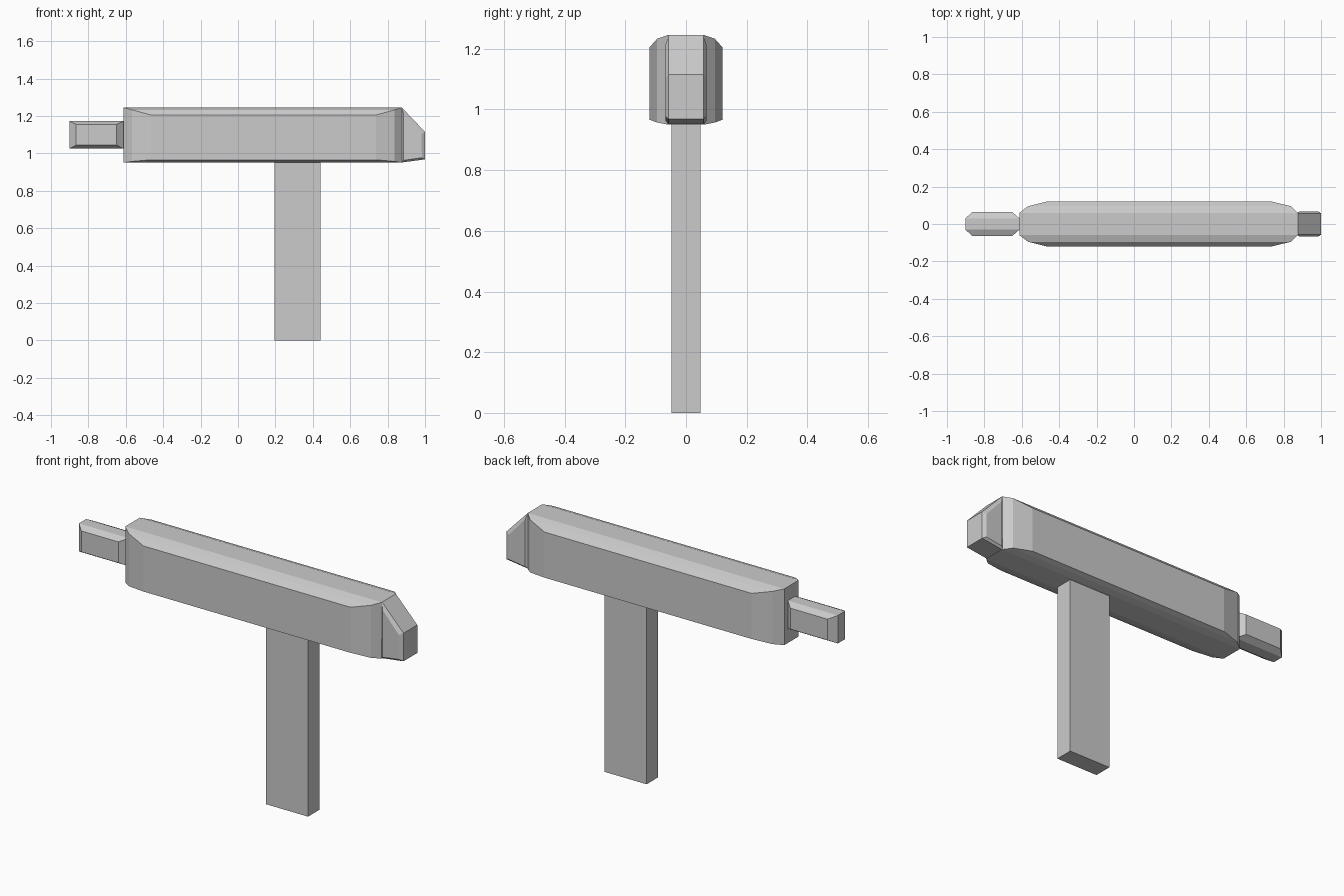
import bpy, bmesh

if "Cube" in bpy.data.objects:
    bpy.data.objects.remove(bpy.data.objects["Cube"])


def loft(name, rings):
    """Skin a list of equal-length point rings and cap both ends."""
    bm = bmesh.new()
    loops = [[bm.verts.new(p) for p in ring] for ring in rings]
    n = len(loops[0])
    for a, b in zip(loops, loops[1:]):
        for i in range(n):
            j = (i + 1) % n
            bm.faces.new((a[i], a[j], b[j], b[i]))
    bm.faces.new(loops[0][::-1])
    bm.faces.new(loops[-1])
    bmesh.ops.remove_doubles(bm, verts=bm.verts[:], dist=0.0005)
    bmesh.ops.recalc_face_normals(bm, faces=bm.faces[:])
    mesh = bpy.data.meshes.new(name)
    bm.to_mesh(mesh)
    bm.free()
    obj = bpy.data.objects.new(name, mesh)
    bpy.context.collection.objects.link(obj)
    return obj


def bevelled_bar(name, profile, stations):
    """profile: (half width, bottom z, top z) from inside out.
    stations: (x, outermost profile step reached there)."""
    rings = []
    for x, step in stations:
        pts = [profile[min(i, step)] for i in range(len(profile))]
        half = [(w, lo) for w, lo, hi in pts] + [(w, hi) for w, lo, hi in pts[::-1]]
        rings.append([(x, y, z) for y, z in half] + [(x, -y, z) for y, z in half[::-1]])
    return loft(name, rings)


# Main body: rounded in plan and in cross-section
bevelled_bar("body",
             [(0.06, 0.95, 1.245), (0.095, 0.957, 1.233), (0.12, 0.966, 1.205)],
             [(-0.612, 0), (-0.567, 1), (-0.465, 2), (0.737, 2), (0.838, 1), (0.876, 0)])

# Short bar at the left end
bevelled_bar("rear_bar",
             [(0.03, 1.025, 1.172), (0.063, 1.045, 1.155)],
             [(-0.902, 0), (-0.865, 1), (-0.65, 1), (-0.612, 0)])

# Sloped nose at the right end, with bevelled side panels
outer = [(0.872, 0.951), (1.0, 0.968), (1.0, 1.115), (0.876, 1.245)]
panel = [(0.885, 0.963), (0.983, 0.977), (0.981, 1.105), (0.885, 1.212)]
loft("nose", [[(x, y, z) for x, z in shape] for y, shape in
              ((-0.068, panel), (-0.057, outer), (0.057, outer), (0.068, panel))])

# Flat upright handle
loft("handle", [[(x, y, z) for x, y in ((0.195, -0.048), (0.44, -0.048),
                                        (0.44, 0.048), (0.195, 0.048))]
                for z in (0.0, 0.955)])
